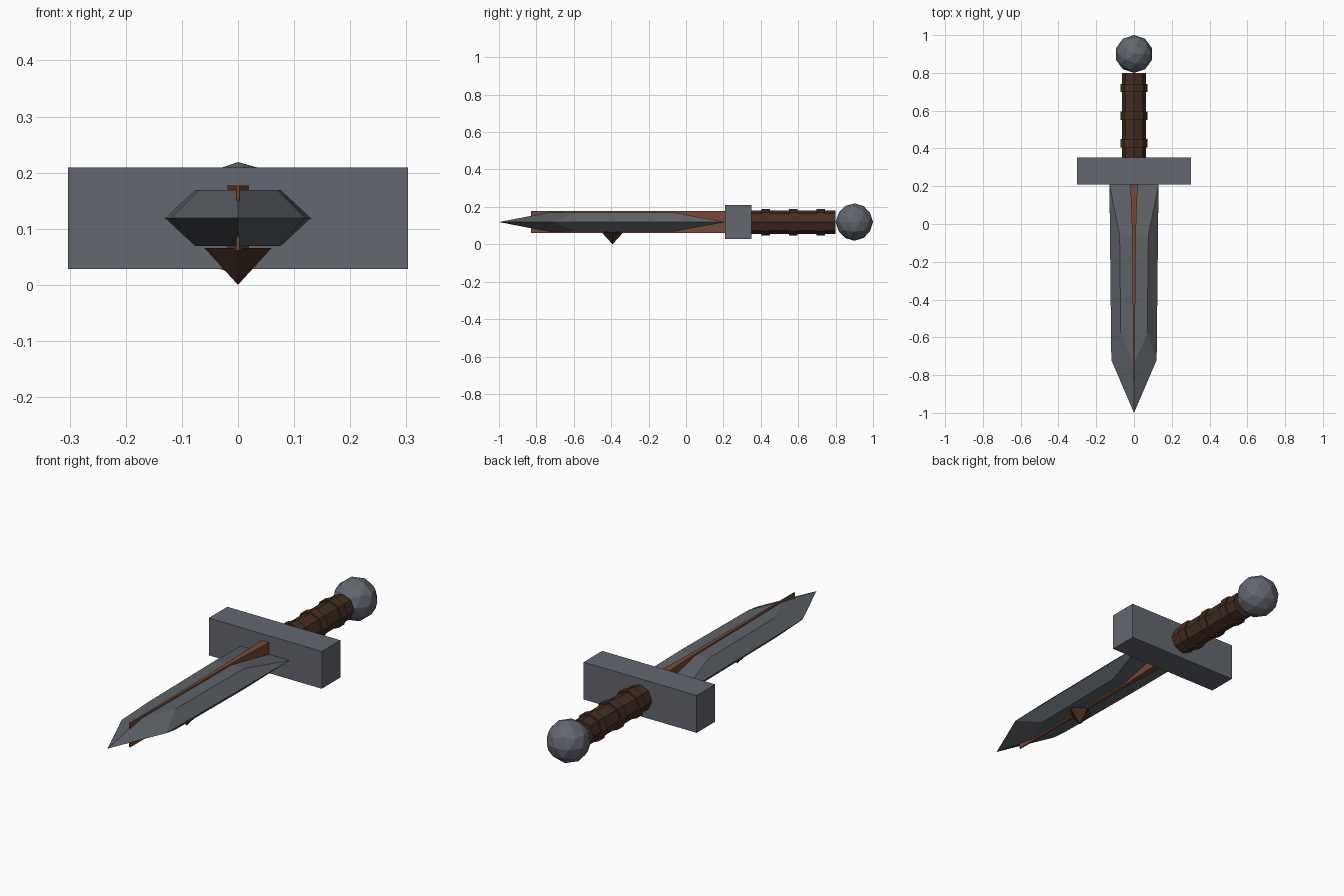
import bpy, bmesh, math
from mathutils import Matrix, Vector

if "Cube" in bpy.data.objects:
    bpy.data.objects.remove(bpy.data.objects["Cube"])

ZC = 0.119  # height of the sword's long axis


def material(name, rgb):
    m = bpy.data.materials.new(name)
    m.diffuse_color = (*rgb, 1)
    m.use_nodes = True
    m.node_tree.nodes["Principled BSDF"].inputs["Base Color"].default_value = m.diffuse_color
    return m


steel = material("guard steel", (0.125, 0.135, 0.158))
blade_steel = material("blade steel", (0.110, 0.122, 0.138))
rust = material("rust brown", (0.185, 0.068, 0.036))
leather = material("dark leather", (0.058, 0.026, 0.016))


def finish(name, bm, mat):
    bmesh.ops.recalc_face_normals(bm, faces=bm.faces)
    me = bpy.data.meshes.new(name)
    bm.to_mesh(me)
    bm.free()
    me.materials.append(mat)
    ob = bpy.data.objects.new(name, me)
    bpy.context.collection.objects.link(ob)
    return ob


def rod(name, y0, y1, radius, mat):
    """Eight-sided cylinder along y."""
    bm = bmesh.new()
    mtx = Matrix.Translation((0, (y0 + y1) / 2, ZC)) @ Matrix.Rotation(math.pi / 2, 4, 'X')
    bmesh.ops.create_cone(bm, cap_ends=True, segments=8, radius1=radius,
                          radius2=radius, depth=y1 - y0, matrix=mtx)
    return finish(name, bm, mat)


# Blade: one outline in the middle plane, a smaller raised outline above and below
outline = [(-0.13, 0.21), (-0.12, -0.72), (0, -1), (0.12, -0.72), (0.13, 0.21)]
raised = [(-0.076, -0.06), (-0.07, -0.58), (0, -0.74), (0.07, -0.58), (0.076, -0.06)]
bm = bmesh.new()
rim = [bm.verts.new((x, y, ZC)) for x, y in outline]
for side in (1, -1):
    top = [bm.verts.new((x, y, ZC + side * 0.05)) for x, y in raised]
    bm.faces.new(top)
    for i in range(5):
        j = (i + 1) % 5
        bm.faces.new((rim[i], rim[j], top[j], top[i]))
finish("blade", bm, blade_steel)

# Tapered centre rib running through the blade
rib = [(0.22, 0.02), (-0.05, 0.010), (-0.83, 0.003)]
bm = bmesh.new()
ring = [(w, y) for y, w in rib] + [(-w, y) for y, w in reversed(rib)]
face = bm.faces.new([bm.verts.new((x, y, 0.061)) for x, y in ring])
ext = bmesh.ops.extrude_face_region(bm, geom=[face])
bmesh.ops.translate(bm, vec=Vector((0, 0, 0.116)),
                    verts=[v for v in ext["geom"] if isinstance(v, bmesh.types.BMVert)])
finish("blade_rib", bm, rust)

# Four-sided spike under the blade
bm = bmesh.new()
bmesh.ops.create_cone(bm, cap_ends=True, segments=4, radius1=0, radius2=0.06, depth=0.066,
                      matrix=Matrix.Translation((0, -0.393, 0.033)))
bmesh.ops.remove_doubles(bm, verts=bm.verts, dist=0.0001)
finish("under_spike", bm, leather)

# Cross guard
bm = bmesh.new()
bmesh.ops.create_cube(bm, size=1, matrix=Matrix.Translation((0, 0.28, ZC))
                      @ Matrix.Diagonal((0.606, 0.142, 0.181, 1)))
finish("cross_guard", bm, steel)

# Grip and its three bands
rod("grip", 0.34, 0.80, 0.063, leather)
for i, y in enumerate((0.427, 0.573, 0.72)):
    rod(f"grip_band_{i + 1}", y - 0.022, y + 0.022, 0.071, leather)

# Faceted pommel
bm = bmesh.new()
bmesh.ops.create_icosphere(bm, subdivisions=2, radius=0.1,
                           matrix=Matrix.Translation((0, 0.9, ZC)))
finish("pommel", bm, steel)
